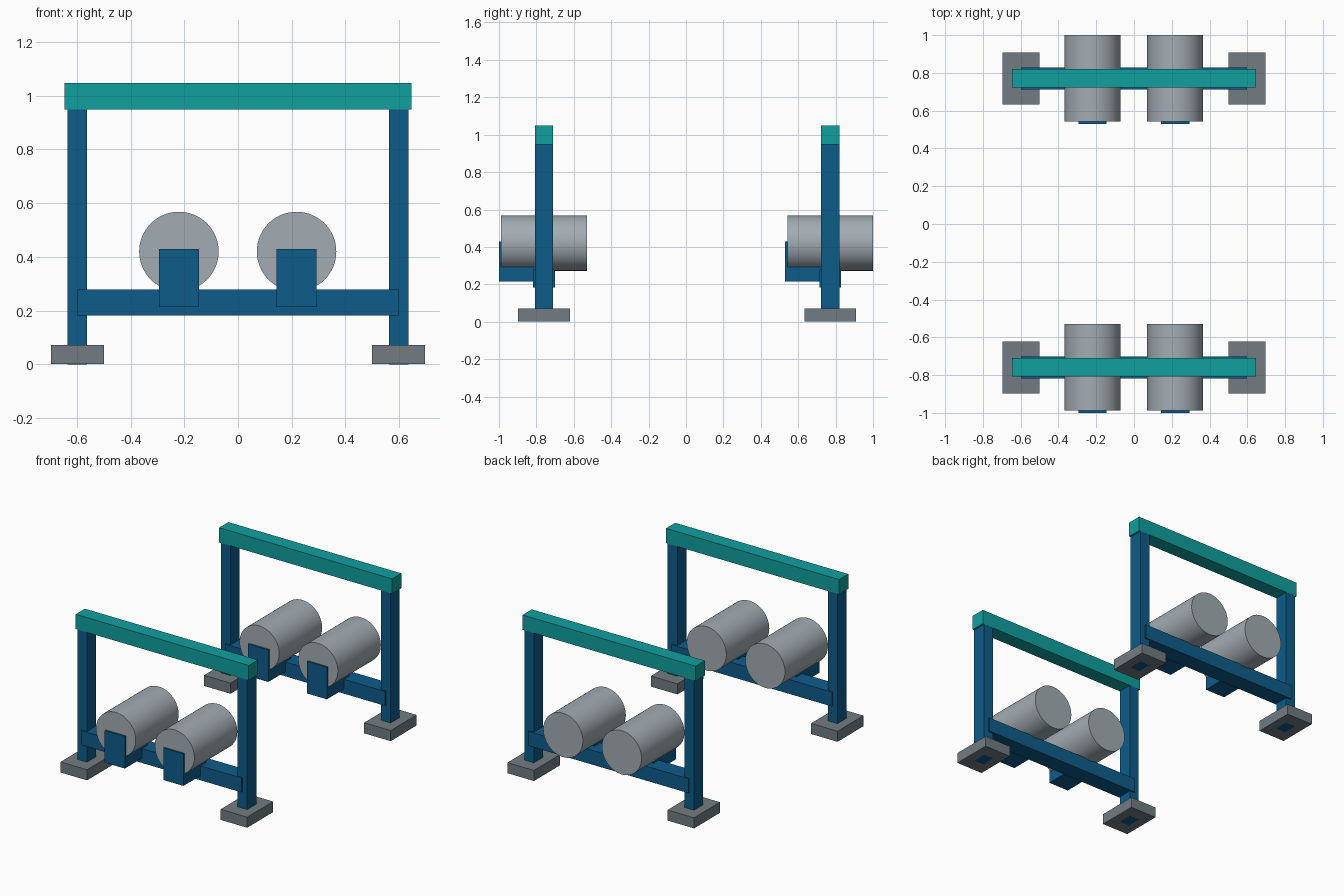
import bpy
import math

default = bpy.data.objects.get("Cube")
if default:
    bpy.data.objects.remove(default, do_unlink=True)


def material(name, rgb):
    mat = bpy.data.materials.new(name)
    mat.use_nodes = True
    mat.diffuse_color = (*rgb, 1)
    mat.node_tree.nodes["Principled BSDF"].inputs["Base Color"].default_value = (*rgb, 1)
    return mat


TEAL = material("teal paint", (0.005, 0.352, 0.337))
BLUE = material("blue paint", (0.0044, 0.107, 0.254))
DARK_GREY = material("foot grey", (0.168, 0.202, 0.223))
LIGHT_GREY = material("roller grey", (0.362, 0.413, 0.445))


def finish(name, mat):
    obj = bpy.context.object
    obj.name = name
    obj.data.materials.append(mat)
    return obj


def box(name, mat, x, y, z):
    """Box from (low, high) ranges on each axis."""
    spans = (x, y, z)
    bpy.ops.mesh.primitive_cube_add(size=1, location=[(a + b) / 2 for a, b in spans])
    obj = finish(name, mat)
    obj.scale = [b - a for a, b in spans]
    bpy.ops.object.transform_apply(location=False, rotation=False, scale=True)
    return obj


def around(centre, half):
    return (centre - half, centre + half)


def build_frame(label, y):
    # Cross beams
    box(label + "_top_beam", TEAL, (-0.646, 0.646), around(y, 0.049), (0.948, 1.048))
    box(label + "_lower_beam", BLUE, (-0.598, 0.598), around(y, 0.058), (0.182, 0.279))

    # Posts, each standing through a foot slab
    for side, s in (("left", 1), ("right", -1)):
        box(f"{label}_{side}_post", BLUE, around(s * 0.598, 0.036),
            around(y, 0.0485), (0, 0.973))
        box(f"{label}_{side}_foot", DARK_GREY, around(s * 0.598, 0.099),
            around(y, 0.138), (0.0005, 0.072))

    # Rollers lying along y, with a bracket on the front end of each
    for side, x in (("left", 0.218), ("right", -0.22)):
        bpy.ops.mesh.primitive_cylinder_add(
            vertices=64, radius=0.148, depth=0.458,
            location=(x, y, 0.42), rotation=(math.pi / 2, 0, 0))
        finish(f"{label}_{side}_roller", LIGHT_GREY)
        bpy.ops.object.shade_smooth_by_angle(angle=math.radians(30))
        box(f"{label}_{side}_bracket", BLUE, around(x, 0.075),
            (y - 0.241, y), (0.214, 0.43))


# Two identical frames, one behind the other
build_frame("front", -0.759)
build_frame("back", 0.771)
